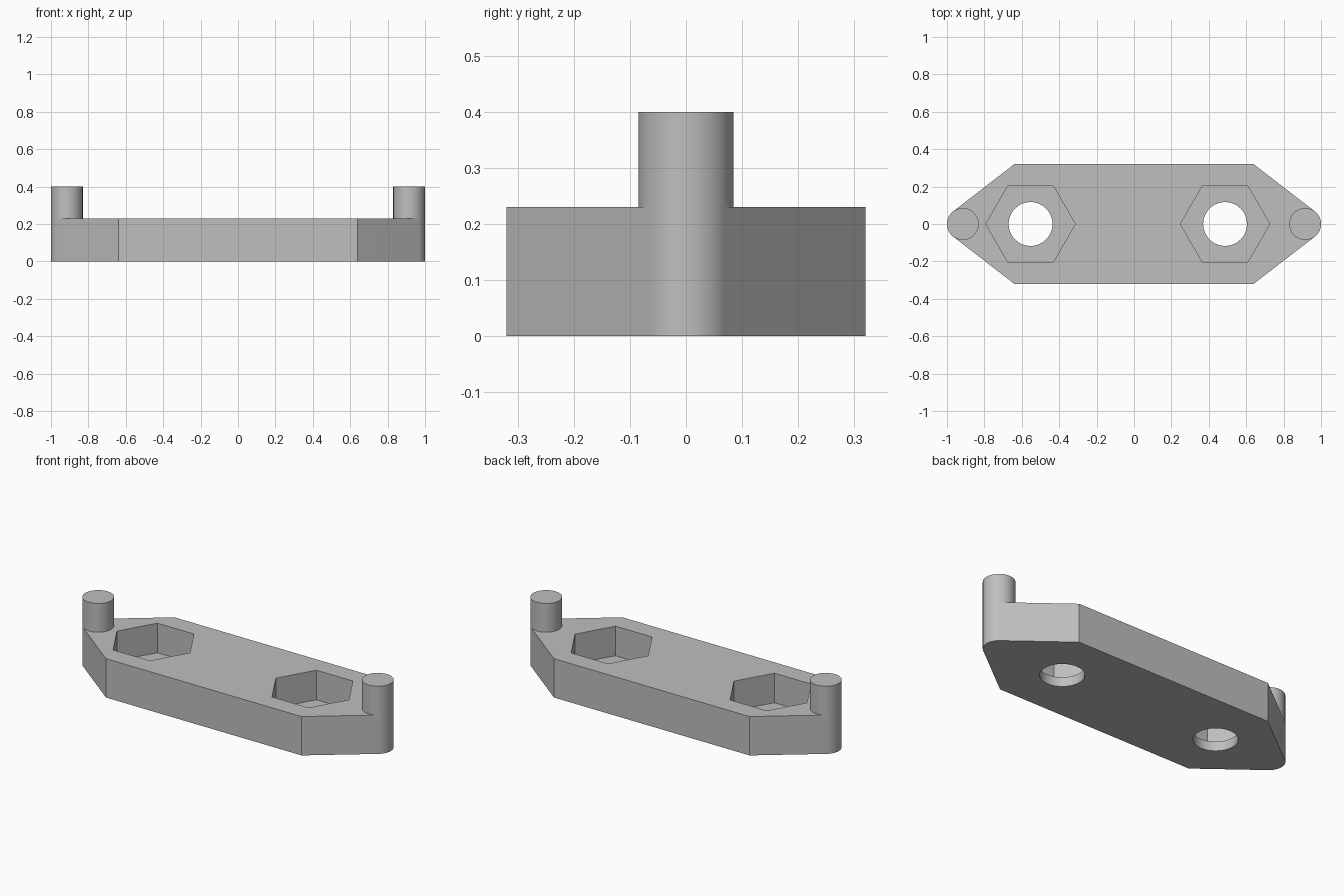
import bpy
import bmesh
from math import acos, atan2, cos, hypot, pi, sin

cube = bpy.data.objects.get("Cube")
if cube:
    bpy.data.objects.remove(cube, do_unlink=True)

PLATE_TOP, PIN_TOP, POCKET_FLOOR = 0.23, 0.4, 0.055
PIN_X, PIN_R = 0.915, 0.085
CORNER_X, CORNER_Y = 0.64, 0.32
HOLE_XS = {"left": 0.487, "right": -0.553}
HOLE_R, HEX_R = 0.117, 0.239

grey = bpy.data.materials.new("plain grey")
grey.use_nodes = True
grey.diffuse_color = (0.52, 0.52, 0.52, 1)
grey.node_tree.nodes["Principled BSDF"].inputs["Base Color"].default_value = grey.diffuse_color


def prism(name, outline, z0, z1):
    """Extrude a closed outline from z0 to z1."""
    bm = bmesh.new()
    base = bm.faces.new([bm.verts.new((x, y, z0)) for x, y in outline])
    walls = bmesh.ops.extrude_face_region(bm, geom=[base], use_keep_orig=True)
    top = [v for v in walls["geom"] if isinstance(v, bmesh.types.BMVert)]
    bmesh.ops.translate(bm, verts=top, vec=(0, 0, z1 - z0))
    bmesh.ops.recalc_face_normals(bm, faces=bm.faces)
    mesh = bpy.data.meshes.new(name)
    bm.to_mesh(mesh)
    bm.free()
    mesh.materials.append(grey)
    obj = bpy.data.objects.new(name, mesh)
    bpy.context.collection.objects.link(obj)
    return obj


def ring(x, radius, sides):
    return [(x + radius * cos(2 * pi * i / sides), radius * sin(2 * pi * i / sides))
            for i in range(sides)]


def activate(obj):
    bpy.ops.object.select_all(action="DESELECT")
    obj.select_set(True)
    bpy.context.view_layer.objects.active = obj


def cut(target, cutter):
    activate(target)
    mod = target.modifiers.new("cut", "BOOLEAN")
    mod.operation, mod.solver, mod.object = "DIFFERENCE", "EXACT", cutter
    bpy.ops.object.modifier_apply(modifier=mod.name)
    bpy.data.objects.remove(cutter, do_unlink=True)


# Plate: tapered ends whose edges run tangent to the rounded tips
dx = CORNER_X - PIN_X
tangent = atan2(CORNER_Y, dx) - acos(PIN_R / hypot(dx, CORNER_Y))
steps = 24
angles = [tangent * (2 * i / steps - 1) for i in range(steps + 1)]
half = [(CORNER_X, -CORNER_Y)]
half += [(PIN_X + PIN_R * cos(a), PIN_R * sin(a)) for a in angles]
half += [(CORNER_X, CORNER_Y)]
plate = prism("plate", half + [(-x, -y) for x, y in half], 0, PLATE_TOP)

# Hexagonal nut pockets with round through holes
for side, x in HOLE_XS.items():
    cut(plate, prism(side + "_pocket", ring(x, HEX_R, 6), POCKET_FLOOR, PLATE_TOP + 0.1))
    cut(plate, prism(side + "_hole", ring(x, HOLE_R, 64), -0.1, PLATE_TOP + 0.1))

# Upright pins above the rounded tips
pins = [prism(side + "_pin", ring(s * PIN_X, PIN_R, 64), PLATE_TOP, PIN_TOP)
        for side, s in (("left", 1), ("right", -1))]

for obj in [plate] + pins:
    activate(obj)
    bpy.ops.object.shade_smooth_by_angle(angle=pi / 7)
